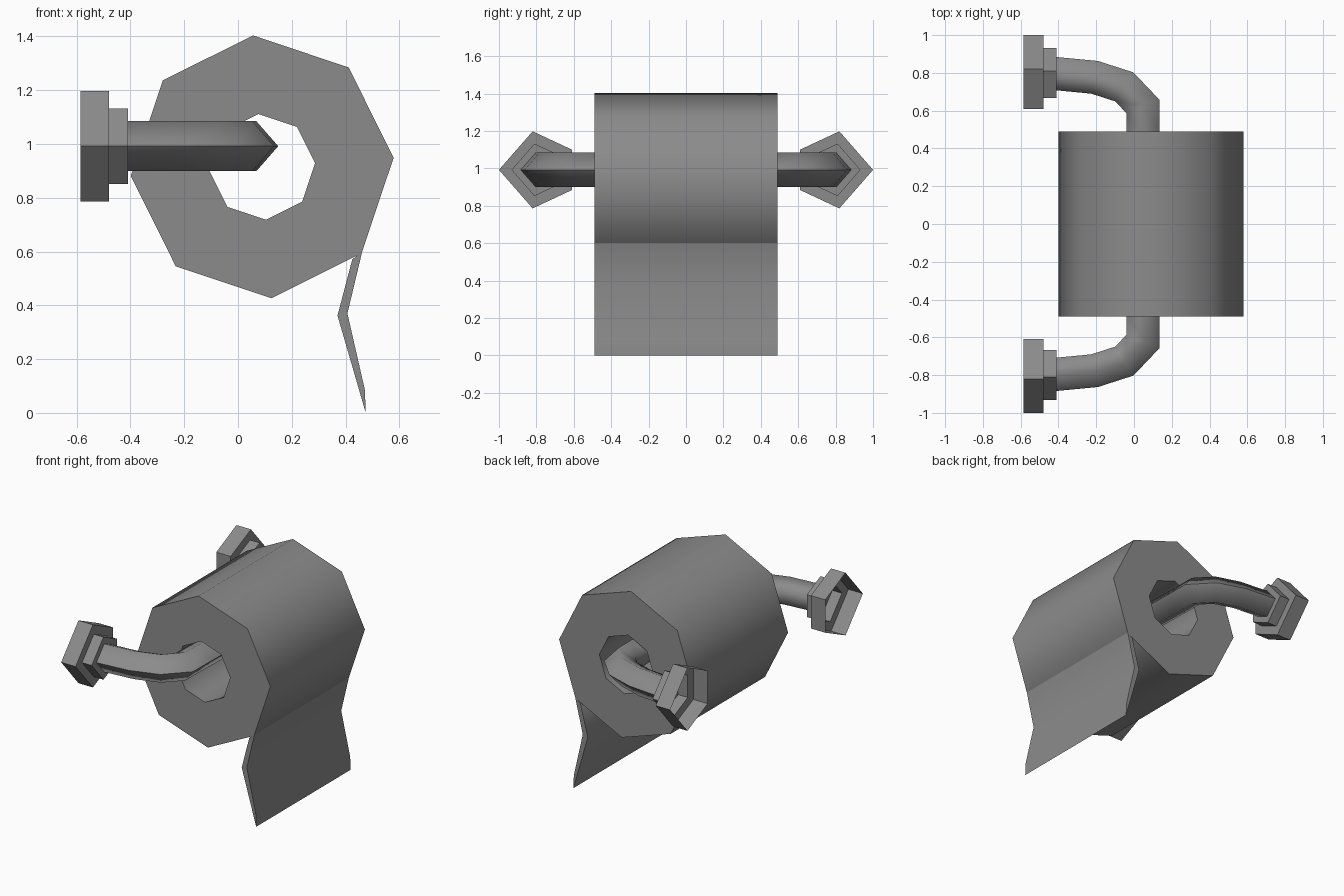
import bpy, bmesh, math
from mathutils import Vector

cube = bpy.data.objects.get("Cube")
if cube:
    bpy.data.objects.remove(cube, do_unlink=True)

grey = bpy.data.materials.new("mid_grey")
grey.use_nodes = True
grey.diffuse_color = (0.26, 0.26, 0.26, 1)
grey.node_tree.nodes["Principled BSDF"].inputs["Base Color"].default_value = grey.diffuse_color


def loft(name, rings, closed=False, caps=False, smooth=None):
    """Skin a series of equal-length point rings."""
    bm = bmesh.new()
    loops = [[bm.verts.new(p) for p in ring] for ring in rings]
    n = len(loops[0])
    pairs = list(zip(loops, loops[1:]))
    if closed:
        pairs.append((loops[-1], loops[0]))
    for a, b in pairs:
        for i in range(n):
            j = (i + 1) % n
            bm.faces.new((a[i], a[j], b[j], b[i]))
    if caps:
        bm.faces.new(loops[0])
        bm.faces.new(loops[-1])
    bmesh.ops.recalc_face_normals(bm, faces=bm.faces)
    mesh = bpy.data.meshes.new(name)
    bm.to_mesh(mesh)
    bm.free()
    mesh.materials.append(grey)
    obj = bpy.data.objects.new(name, mesh)
    bpy.context.collection.objects.link(obj)
    if smooth:
        bpy.ops.object.select_all(action='DESELECT')
        bpy.context.view_layer.objects.active = obj
        obj.select_set(True)
        bpy.ops.object.shade_smooth_by_angle(angle=math.radians(smooth))
    return obj


HALF = 0.49


# Paper roll: eight-sided ring with an open core
def octagon(r, y):
    turns = [math.radians(4 + 45 * i) for i in range(8)]
    return [(0.09 + r * math.cos(a), y, 0.915 + r * math.sin(a)) for a in turns]


loft("paper_roll", [octagon(0.49, -HALF), octagon(0.49, HALF),
                    octagon(0.197, HALF), octagon(0.197, -HALF)],
     closed=True, smooth=60)

# Hanging sheet, tapering to its lower edge
sheet = [(0.462, 0.6), (0.407, 0.37), (0.472, 0.085), (0.475, 0),
         (0.37, 0.362), (0.425, 0.571)]
loft("hanging_sheet", [[(x, y, z) for x, z in sheet] for y in (-HALF, HALF)],
     caps=True, smooth=40)

# Five-sided section shared by mounts and rod: (outward, up)
section = [(0.21, 0), (0.03, 0.206), (-0.18, 0.108), (-0.18, -0.108), (0.03, -0.206)]
AXIS_Z, MOUNT_Y = 0.992, 0.79

# Stepped wall mounts, open at the wall
steps = [(-0.585, 1), (-0.48, 1), (-0.48, 0.68), (-0.41, 0.68), (-0.41, 0.4)]
for side, name in ((-1, "front_mount"), (1, "back_mount")):
    loft(name, [[(x, side * (MOUNT_Y + o * k), AXIS_Z + u * k) for o, u in section]
                for x, k in steps])

# Bent rod running from mount to mount through the core
half_path = [(-0.42, -0.79), (-0.21, -0.77), (-0.055, -0.72), (0.04, -0.62), (0.042, -0.47)]
path = half_path + [(0.055, 0)] + [(x, -y) for x, y in reversed(half_path)]
path = [Vector(p) for p in path]
rings = []
for i, p in enumerate(path):
    before = (p - path[max(i - 1, 0)]).normalized()
    after = (path[min(i + 1, len(path) - 1)] - p).normalized()
    tangent = (before + after).normalized()
    out = Vector((tangent.y, -tangent.x))
    mitre = 0.45 / max(tangent.dot(before), tangent.dot(after))
    rings.append([(p.x + out.x * o * mitre, p.y + out.y * o * mitre, AXIS_Z + u * 0.45)
                  for o, u in section])
loft("holder_rod", rings, smooth=80)
